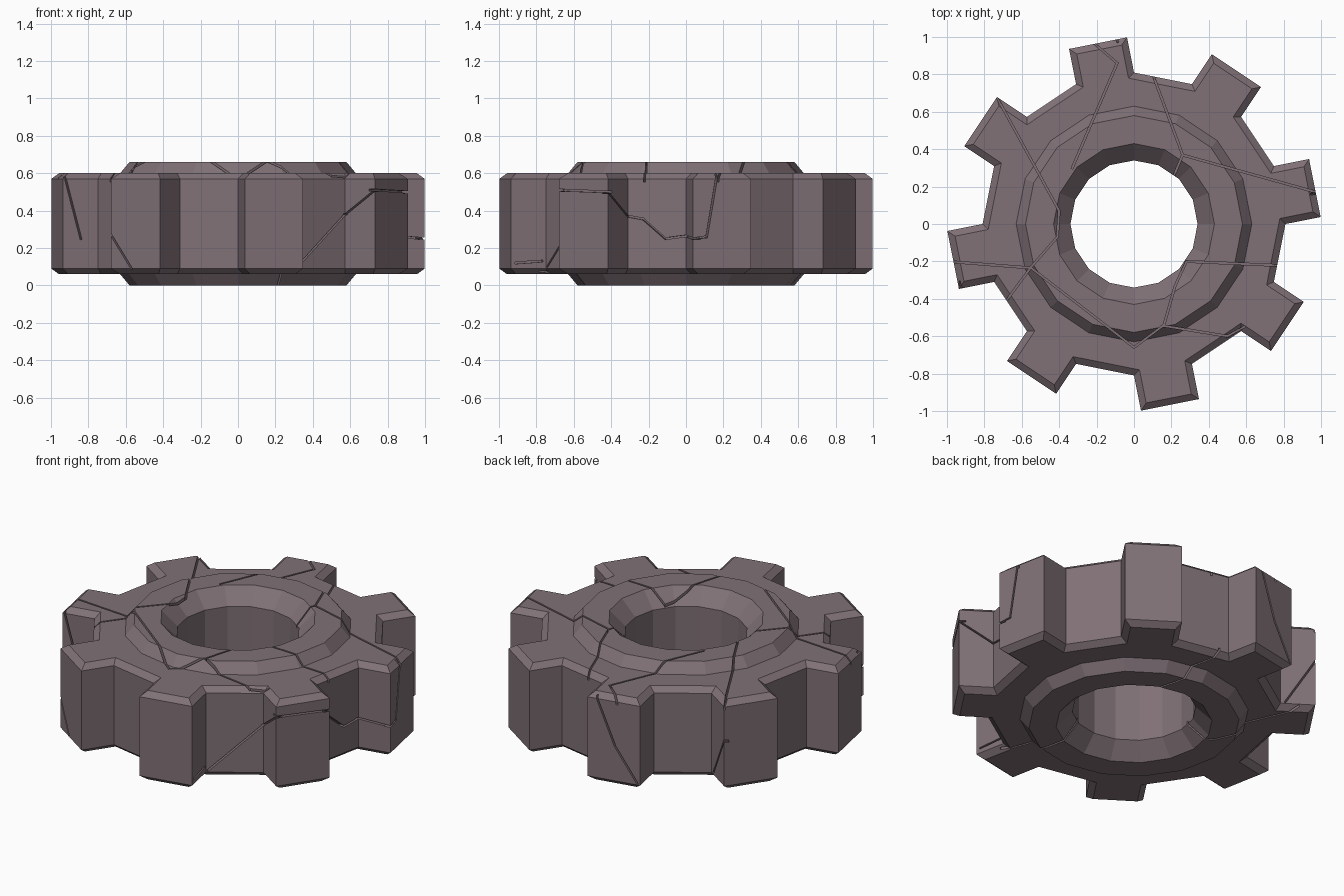
import bpy, bmesh, math
from mathutils import Vector

if "Cube" in bpy.data.objects:
    bpy.data.objects.remove(bpy.data.objects["Cube"])

stone = bpy.data.materials.new("mauve_stone")
stone.diffuse_color = (0.215, 0.165, 0.183, 1)
stone.use_nodes = True
stone.node_tree.nodes["Principled BSDF"].inputs["Base Color"].default_value = stone.diffuse_color

APO, TIP, HALF = 0.794, 0.986, 0.158   # root flat, tooth tip, tooth half width


def outline(d, z):
    """Eight-tooth outline, inset by d: four points per tooth."""
    v, ut = HALF - d, TIP - d
    s = math.radians(22.5)
    ub = (APO - d - v * math.sin(s)) / math.cos(s)
    pts = []
    for k in range(8):
        a = math.radians(11.25 + 45 * k)
        c, n = math.cos(a), math.sin(a)
        for u, w in ((ub, -v), (ut, -v), (ut, v), (ub, v)):
            pts.append((u * c - w * n, u * n + w * c, z))
    return pts


def circle(r, z):
    return [(r * math.cos(math.pi * k / 8), r * math.sin(math.pi * k / 8), z) for k in range(16)]


def finish(bm, name):
    """Turn a closed bmesh into an object with outward normals."""
    bmesh.ops.recalc_face_normals(bm, faces=bm.faces[:])
    if bm.calc_volume(signed=True) < 0:
        bmesh.ops.reverse_faces(bm, faces=bm.faces[:])
    me = bpy.data.meshes.new(name)
    bm.to_mesh(me)
    bm.free()
    me.materials.append(stone)
    ob = bpy.data.objects.new(name, me)
    bpy.context.scene.collection.objects.link(ob)
    return ob


# gear body with raised chamfered hub and bore
bm = bmesh.new()


def ring(pts):
    return [bm.verts.new(p) for p in pts]


def bridge(a, b):
    n = len(a)
    for i in range(n):
        j = (i + 1) % n
        bm.faces.new((a[i], a[j], b[j], b[i]))


def cap(o, h):
    for k in range(8):
        t = o[4 * k:4 * k + 4]
        h0, h1, h2 = h[2 * k], h[2 * k + 1], h[(2 * k + 2) % 16]
        bm.faces.new(t + [h1, h0])
        bm.faces.new((t[3], o[(4 * k + 4) % 32], h2, h1))


outer = [ring(outline(d, z)) for d, z in ((0.035, 0.06), (0, 0.09), (0, 0.57), (0.035, 0.60))]
for a, b in zip(outer, outer[1:]):
    bridge(a, b)
hub = [ring(circle(r, z)) for r, z in ((0.63, 0.60), (0.58, 0.66), (0.43, 0.66), (0.34, 0.57),
                                       (0.34, 0.09), (0.43, 0), (0.58, 0), (0.63, 0.06))]
for a, b in zip(hub, hub[1:]):
    bridge(a, b)
cap(outer[3], hub[0])
cap(outer[0], hub[-1])
gear = finish(bm, "cracked_gear")


def volume(me):
    b = bmesh.new()
    b.from_mesh(me)
    v = b.calc_volume(signed=True)
    b.free()
    return v


def cut(cutter):
    """Subtract the cutter; keep the result only if the gear stays whole."""
    m = gear.modifiers.new("crack", 'BOOLEAN')
    m.operation, m.solver, m.object = 'DIFFERENCE', 'EXACT', cutter
    bpy.context.view_layer.update()
    dg = bpy.context.evaluated_depsgraph_get()
    result = bpy.data.meshes.new_from_object(gear.evaluated_get(dg))
    gear.modifiers.clear()
    before, after = volume(gear.data), volume(result)
    if len(result.polygons) > 50 and 0.98 * before < after <= before * 1.001:
        gear.data = result
    bpy.data.objects.remove(cutter, do_unlink=True)


# cracks: one thin box per segment of the path
def crack(pts, vertical=None, w=0.005):
    P = [Vector(p) for p in pts]
    for p, q in zip(P, P[1:]):
        tan = (q - p).normalized()
        p, q = p - tan * w, q + tan * w
        if vertical:
            out = Vector((0, 0, 1))
            ends = [(Vector((e.x, e.y, vertical[0])), Vector((e.x, e.y, vertical[1]))) for e in (p, q)]
        else:   # side paths run anticlockwise, so outward is to the right
            out = Vector((tan.y, -tan.x, 0)).normalized()
            ends = [(e - out * 0.04, e + out * 0.05) for e in (p, q)]
        side = tan.cross(out).normalized() * w
        b = bmesh.new()
        r = [[b.verts.new(v) for v in (lo - side, lo + side, hi + side, hi - side)] for lo, hi in ends]
        b.faces.new(r[0])
        b.faces.new(r[1][::-1])
        for i in range(4):
            j = (i + 1) % 4
            b.faces.new((r[0][i], r[0][j], r[1][j], r[1][i]))
        cutter = finish(b, "crack_cutter")
        cutter.hide_render = True
        cut(cutter)


def flat(*xy):
    return [(x, y, 0) for x, y in xy]


top, low = (0.553, 0.72), (-0.06, 0.107)
# cracks across the top
for path in (flat((-0.23, 0.98), (-0.09, 0.86), (-0.33, 0.30)),
             flat((0.10, 0.80), (0.26, 0.37), (0.21, 0.25)),
             flat((0.262, 0.368), (1.0, 0.163)),
             flat((-0.74, 0.69), (-0.40, 0.07), (-0.41, -0.07), (-0.55, -0.23), (-0.69, -0.42)),
             flat((-1.0, -0.2), (-0.55, -0.235), (-0.18, -0.52), (0, -0.66), (0.16, -0.54),
                  (0.22, -0.33), (0.28, -0.2), (0.78, -0.222)),
             flat((0.16, -0.545), (0.50, -0.6), (0.59, -0.55))):
    crack(path, top)
# cracks across the underside
for path in (flat((0.05, 0.83), (0.12, 0.5), (0.2, 0.22)),
             flat((-0.66, 0.62), (-0.45, 0.15), (-0.3, 0.05)),
             flat((0.30, -0.78), (0.2, -0.5), (0.15, -0.25))):
    crack(path, low)
# cracks down the toothed rim
for path in ([(0.32, -0.745, 0.1), (0.573, -0.573, 0.38), (0.733, -0.68, 0.51),
              (0.909, -0.418, 0.50), (0.75, -0.31, 0.37), (0.765, -0.23, 0.355),
              (0.785, -0.11, 0.25), (0.805, 0.0, 0.265), (1.0, 0.04, 0.25),
              (0.98, 0.11, 0.26), (0.968, 0.165, 0.59)],
             [(-0.925, -0.345, 0.58), (-0.84, -0.328, 0.25)],
             [(-0.68, -0.735, 0.27), (-0.57, -0.807, 0.09)],
             [(0.342, -0.91, 0.12), (0.315, -0.77, 0.13)],
             [(-0.09, 0.988, 0.58), (-0.2, 0.967, 0.3), (-0.33, 0.94, 0.1)],
             [(-0.6, 0.58, 0.1), (-0.74, 0.70, 0.4)]):
    crack(path)
